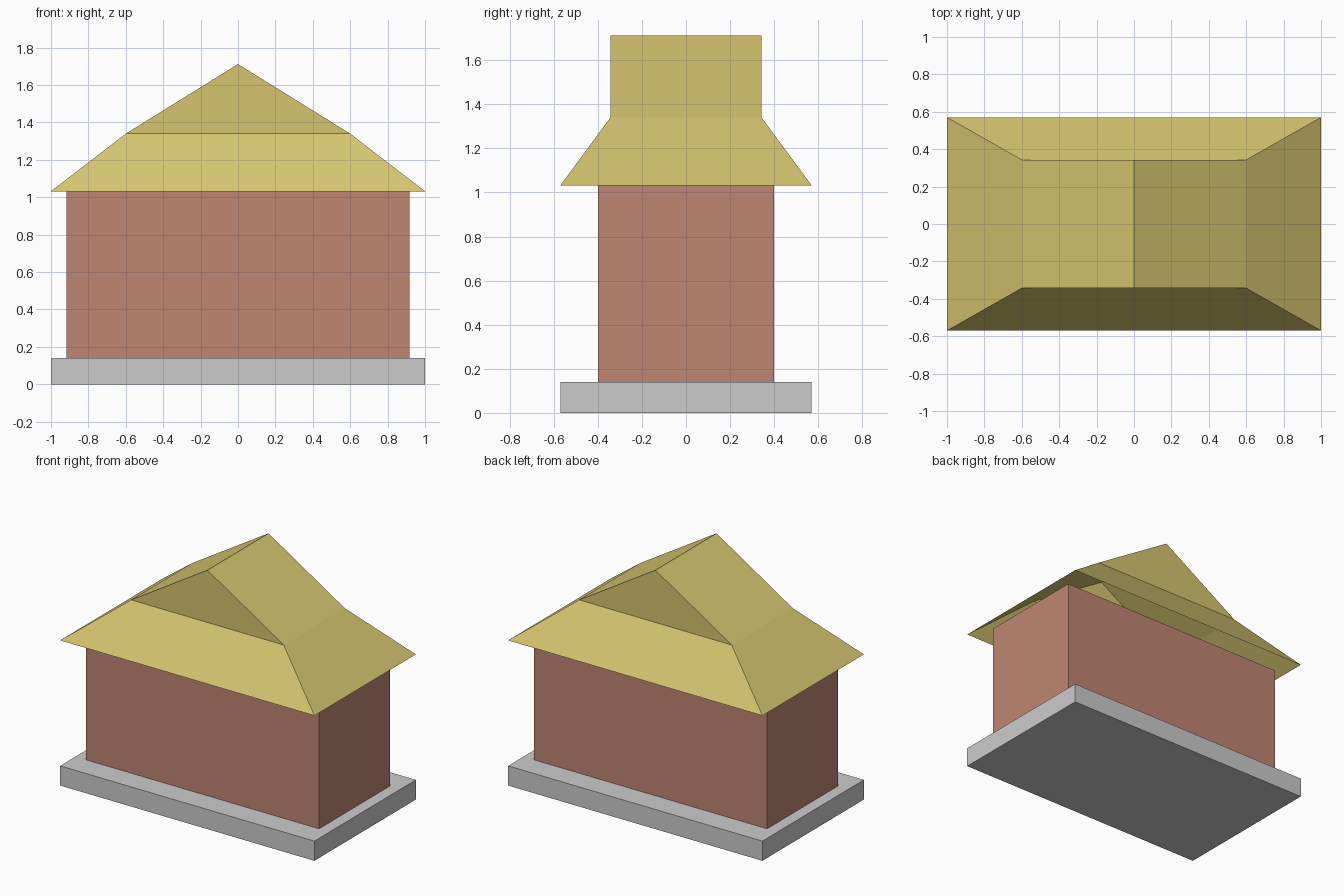
import bpy, bmesh

if "Cube" in bpy.data.objects:
    bpy.data.objects.remove(bpy.data.objects["Cube"])

EAVE_X, EAVE_Y, EAVE_Z = 1.0, 0.57, 1.032   # lower edge of the roof
BREAK_X, BREAK_Y, BREAK_Z = 0.6, 0.343, 1.34  # where the hips meet the gables
RIDGE_Z = 1.712
BASE_Z = 0.14


def paint(obj, name, rgb):
    mat = bpy.data.materials.new(name)
    mat.diffuse_color = (*rgb, 1)
    mat.use_nodes = True
    mat.node_tree.nodes["Principled BSDF"].inputs["Base Color"].default_value = mat.diffuse_color
    obj.data.materials.append(mat)


def box(name, half_x, half_y, z0, z1):
    bpy.ops.mesh.primitive_cube_add(size=1, location=(0, 0, (z0 + z1) / 2))
    obj = bpy.context.object
    obj.name = name
    obj.scale = (2 * half_x, 2 * half_y, z1 - z0)
    bpy.ops.object.transform_apply(location=False, rotation=False, scale=True)
    return obj


# stone base and walls
box("base", EAVE_X, EAVE_Y, 0, BASE_Z)
walls = box("walls", 0.917, 0.399, BASE_Z, EAVE_Z)
paint(walls, "brick_red", (0.52, 0.24, 0.17))

# open-bottomed hip-and-gable roof shell
bm = bmesh.new()


def ring(x, y, z):
    return [bm.verts.new((sx * x, sy * y, z))
            for sx, sy in ((-1, -1), (1, -1), (1, 1), (-1, 1))]


eave = ring(EAVE_X, EAVE_Y, EAVE_Z)
hip = ring(BREAK_X, BREAK_Y, BREAK_Z)
front_peak, back_peak = [bm.verts.new((0, s * BREAK_Y, RIDGE_Z)) for s in (-1, 1)]

# lower hipped skirt
for i in range(4):
    j = (i + 1) % 4
    bm.faces.new((eave[i], eave[j], hip[j], hip[i]))

# gable ends and upper slopes
bm.faces.new((hip[0], hip[1], front_peak))
bm.faces.new((hip[2], hip[3], back_peak))
bm.faces.new((hip[1], hip[2], back_peak, front_peak))
bm.faces.new((hip[3], hip[0], front_peak, back_peak))

mesh = bpy.data.meshes.new("roof")
bm.to_mesh(mesh)
bm.free()
roof = bpy.data.objects.new("roof", mesh)
bpy.context.collection.objects.link(roof)
paint(roof, "thatch_yellow", (0.67, 0.56, 0.16))
